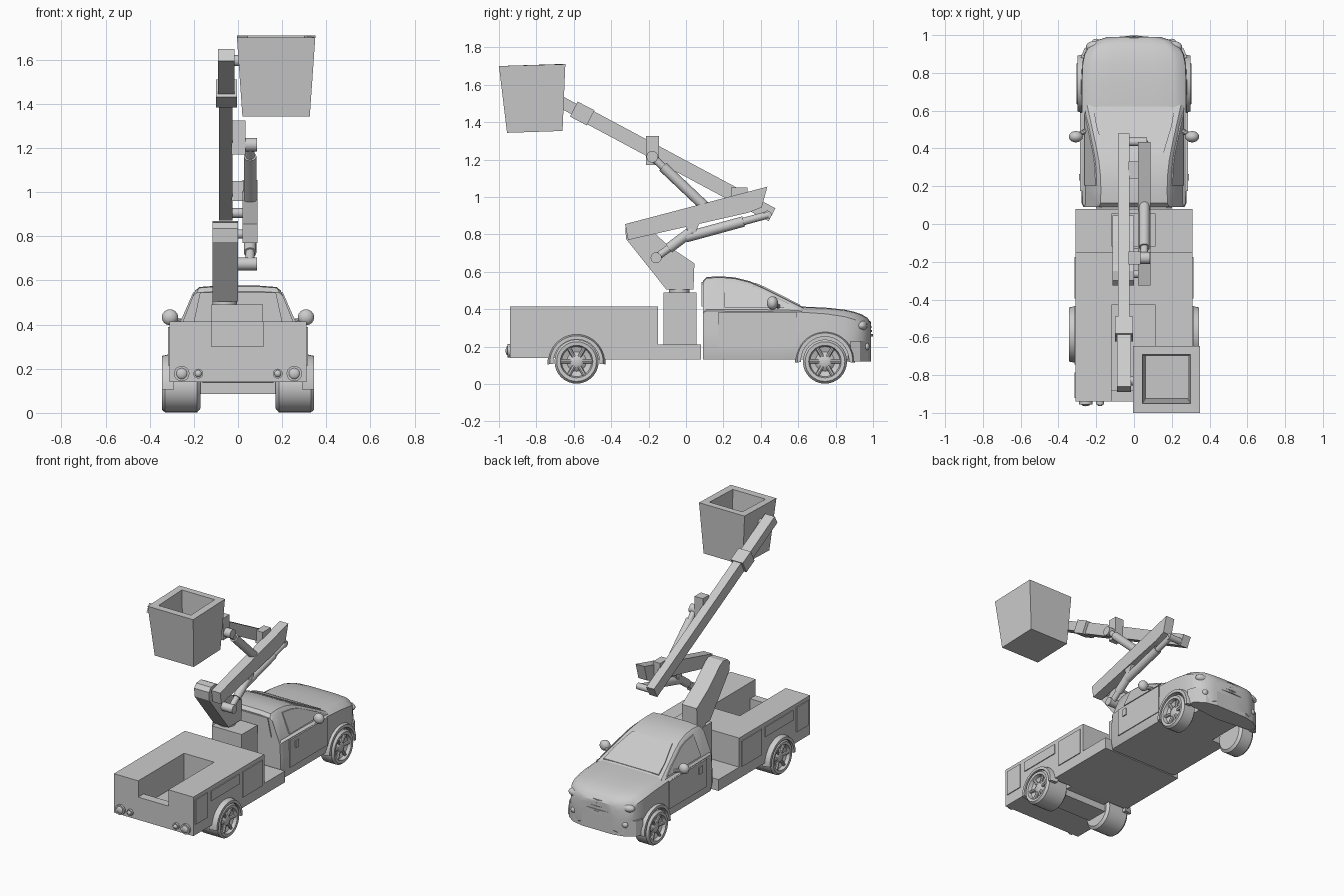
import bpy, bmesh, math
from mathutils import Vector

if "Cube" in bpy.data.objects:
    bpy.data.objects.remove(bpy.data.objects["Cube"])


def finish(name, bm, smooth=False):
    bmesh.ops.recalc_face_normals(bm, faces=bm.faces)
    me = bpy.data.meshes.new(name)
    bm.to_mesh(me)
    bm.free()
    ob = bpy.data.objects.new(name, me)
    bpy.context.collection.objects.link(ob)
    if smooth:
        smooth_edges(ob)
    return ob


def activate(ob):
    bpy.ops.object.select_all(action='DESELECT')
    ob.select_set(True)
    bpy.context.view_layer.objects.active = ob


def smooth_edges(ob, deg=32):
    activate(ob)
    bpy.ops.object.shade_smooth_by_angle(angle=math.radians(deg))


def loft(name, rings, smooth=False, closed=False):
    bm = bmesh.new()
    vs = [[bm.verts.new(p) for p in r] for r in rings]
    n = len(vs[0])
    for a, b in zip(vs, vs[1:]):
        for i in range(n):
            j = (i + 1) % n
            bm.faces.new((a[i], a[j], b[j], b[i]))
    if closed:
        for i in range(n):
            j = (i + 1) % n
            bm.faces.new((vs[-1][i], vs[-1][j], vs[0][j], vs[0][i]))
    else:
        bm.faces.new(vs[0])
        bm.faces.new(vs[-1])
    return finish(name, bm, smooth)


def prism(name, pts, a, b, axis='x', smooth=False):
    place = (lambda p, t: (t, p[0], p[1])) if axis == 'x' else (lambda p, t: (p[0], p[1], t))
    return loft(name, [[place(p, t) for p in pts] for t in (a, b)], smooth)


def box(name, x, y, z):
    return prism(name, [(y[0], z[0]), (y[1], z[0]), (y[1], z[1]), (y[0], z[1])], *x)


def rod(name, p, q, r, n=20):
    p, q = Vector(p), Vector(q)
    rot = (q - p).to_track_quat('Z', 'Y')
    circ = [Vector((r * math.cos(2 * math.pi * i / n), r * math.sin(2 * math.pi * i / n), 0)) for i in range(n)]
    return loft(name, [[c + rot @ v for v in circ] for c in (p, q)], True)


def beam(name, p, q, h, x0, x1):
    p, q = Vector(p), Vector(q)
    d = (q - p).normalized() * h / 2
    s = Vector((-d.y, d.x))
    return prism(name, [p + s, q + s, q - s, p - s], x0, x1)


def ball(name, c, s):
    bpy.ops.mesh.primitive_uv_sphere_add(segments=20, ring_count=12, location=c)
    ob = bpy.context.object
    ob.name, ob.scale = name, s
    smooth_edges(ob, 60)


def cut(ob, cutter):
    m = ob.modifiers.new("cut", 'BOOLEAN')
    m.operation, m.object, m.solver = 'DIFFERENCE', cutter, 'EXACT'
    activate(ob)
    bpy.ops.object.modifier_apply(modifier=m.name)
    bpy.data.objects.remove(cutter)


REAR, FRONT, AXLE = -0.585, 0.743, 0.12

# utility body with bed recess and tailgate notch
body = prism("utility_body", [(-.94, .14), (-.94, .415), (-.15, .415), (-.15, .21), (.08, .21),
                              (.08, .13), (-.44, .13), (-.72, .14)], -.31, .31)
cut(body, box("bed_cutter", (-.12, .115), (-.88, -.43), (.22, .5)))
cut(body, box("notch_cutter", (-.12, .115), (-1, -.87), (.30, .5)))

# lower cab and hood, lofted along y
rings = []
for y, w, zb, zs, zt in [(.09, .268, .13, .38, .415), (.11, .278, .13, .39, .415), (.6, .28, .13, .385, .415),
                         (.75, .28, .13, .375, .408), (.85, .275, .13, .36, .397), (.90, .264, .13, .345, .386),
                         (.94, .242, .12, .325, .372), (.97, .205, .125, .305, .354), (.99, .14, .15, .29, .325)]:
    half = [(w * .96, zb), (w, zb + .05), (w, zb + .6 * (zs - zb)), (w * .985, zs),
            (w * .86, zs + .7 * (zt - zs)), (w * .75, zs + .9 * (zt - zs)), (w * .4, zt)]
    rings.append([(x, y, z) for x, z in half] + [(-x, y, z) for x, z in reversed(half)])
cab = loft("cab_lower_body", rings)
for s in (-1, 1):
    cut(body, rod("cutter", (s * .16, REAR, AXLE), (s * .4, REAR, AXLE), .135, 32))
    cut(cab, rod("cutter", (s * .16, FRONT, AXLE), (s * .4, FRONT, AXLE), .14, 32))
smooth_edges(cab)


# cab roof, pillars and windshield slope
def side_x(z):
    return .262 - .44 * (z - .40)


rings = []
for y, z in [(.09, .55), (.11, .572), (.18, .576), (.26, .57), (.34, .55), (.42, .515), (.52, .465), (.63, .41)]:
    w = side_x(z - .02)
    half = [(.262, .385), (w, z - .022), (w - .018, z - .006), (w * .5, z)]
    rings.append([(x, yy, zz) for x, zz in half for yy in (y,)] + [(-x, y, zz) for x, zz in reversed(half)])
loft("cab_roof", rings, True)
loft("rear_window", [[(x, y, z) for x, z in ((-.2, .415), (.2, .415), (.172, .545), (-.172, .545))] for y in (.083, .1)])
loft("windshield", [[(-.215, .61, .419 + t), (.215, .61, .419 + t), (.2, .52, .466 + t), (.17, .42, .516 + t),
                     (.155, .37, .537 + t), (-.155, .37, .537 + t), (-.17, .42, .516 + t), (-.2, .52, .466 + t)]
                    for t in (-.008, .004)])


# wheels, revolved about x with spokes and hub nuts
def wheel(name, s, y, x_in, x_out):
    prof = [(.02, x_in), (.1, x_in), (.118, x_in + .015), (.118, x_out - .015), (.106, x_out), (.087, x_out - .002),
            (.08, x_out - .025), (.052, x_out - .035), (.034, x_out - .02), (.02, x_out - .015)]
    n = 32
    loft(name, [[(s * x, y + r * math.cos(2 * math.pi * i / n), AXLE + r * math.sin(2 * math.pi * i / n))
                 for i in range(n)] for r, x in prof], True)
    for i in range(6):
        a = math.pi * i / 3
        c, d = math.cos(a), math.sin(a)
        rod("wheel_spoke", (s * (x_out - .026), y + .03 * c, AXLE + .03 * d),
            (s * (x_out - .02), y + .084 * c, AXLE + .084 * d), .011, 8)


def arch(name, s, y, r0, r1, xi, xo, zc):
    rings = []
    for i in range(21):
        a = math.pi * (i / 20 * 1.04 - .02)
        c, d = math.cos(a), math.sin(a)
        rings.append([(s * x, y + r * c, zc + r * d) for r, x in ((r0, xi), (r1, xi), (r1 - .012, xo), (r0, xo))])
    loft(name, rings, True)


for s in (-1, 1):
    wheel("rear_wheel", s, REAR, .17, .345)
    wheel("front_wheel", s, FRONT, .19, .305)
    arch("rear_fender", s, REAR, .124, .155, .29, .345, .115)
    arch("front_fender", s, FRONT, .128, .16, .255, .298, .125)
    # utility compartment doors
    for y, z in (((-.92, -.785), (.215, .39)), ((-.745, -.435), (.315, .385)), ((-.395, -.175), (.205, .385))):
        box("compartment_door", (s * .3, s * .316), y, z)
    # cab door, side window, handle
    prism("cab_door", [(.175, .19), (.59, .19), (.59, .385), (.175, .385)], s * .27, s * .285)
    pane = [(.205, .41), (.585, .41), (.52, .445), (.42, .492), (.36, .52), (.3, .535), (.205, .545)]
    loft("side_window", [[(s * (side_x(z) + t), y, z) for y, z in pane] for t in (-.015, .005)])
    box("door_handle", (s * .28, s * .292), (.23, .265), (.31, .36))
    # mirrors
    ball("side_mirror", (s * .308, .462, .433), (.037, .03, .036))
    rod("mirror_arm", (s * .24, .5, .415), (s * .31, .465, .42), .012, 10)
    # lights
    ball("headlight", (s * .205, .938, .312), (.05, .032, .028))
    ball("fog_light", (s * .2, .965, .2), (.022, .016, .02))
    for x, r in ((.255, .035), (.18, .022)):
        rod("tail_light", (s * x, -.93, .178), (s * x, -.955, .178), r)
        ball("tail_lens", (s * x, -.95, .178), (r * .75, .015, r * .75))

# front bumper and grille
prism("front_bumper", [(-.282, .88), (-.262, .93), (-.2, .972), (-.12, .99), (.12, .99), (.2, .972), (.262, .93),
                       (.282, .88), (0, .85)], .12, .23, 'z')
for i in range(4):
    z = .255 + i * .022
    d = .0035 * i
    prism("grille_bar", [(-.14, .97 - d), (-.11, .988 - d), (0, .999 - d), (.11, .988 - d), (.14, .97 - d), (0, .93)],
          z, z + .012, 'z')
box("rear_axle", (-.18, .18), (-.66, -.5), (.085, .15))

# pedestal, turntable, turret
box("pedestal", (-.12, .113), (-.12, .055), (.2, .49))
rod("turntable", (-.06, -.035, .48), (-.06, -.035, .515), .055, 32)
prism("turret", [(-.105, .505), (.04, .505), (.045, .645), (-.09, .735), (-.215, .85), (-.25, .868), (-.3, .862),
                 (-.325, .835), (-.32, .775)], -.115, 0)
rod("turret_pin", (-.06, -.265, .81), (.05, -.265, .81), .02)

# lower boom, its tab and pivot block
prism("lower_boom", [(-.325, .855), (.435, 1.055), (.405, .945), (.33, .915), (-.31, .77)], .02, .088)
prism("lower_boom_tab", [(0, .86), (.005, .825), (.035, .785), (.055, .82), (.1, .93)], .03, .08)
box("boom_pivot_block", (-.03, .025), (.24, .33), (.96, 1.05))

# upper boom, sleeve and tip
beam("upper_boom", (.46, .905), (-.56, 1.45), .078, -.085, -.025)
beam("boom_sleeve", (-.51, 1.423), (-.6, 1.47), .09, -.1, -.005)
beam("boom_tip", (-.58, 1.46), (-.875, 1.62), .062, -.09, -.015)
box("upper_boom_lug", (-.03, .035), (-.215, -.145), (1.17, 1.325))
rod("elbow_pin", (-.06, .435, .905), (.07, .435, .905), .022)

# hydraulic cylinders: pin, barrel and piston for each
X = .055
for name, p, q, split in (("lift", (-.16, .675), (.035, .82), .35), ("elbow", (.44, .905), (.0, .785), .3),
                          ("upper", (.1, .95), (-.18, 1.215), .8)):
    p, q = Vector(p), Vector(q)
    m = p.lerp(q, split)
    barrel_first = name == "upper"
    rod(name + "_cylinder_a", (X, *p), (X, *m), .028 if barrel_first else .02)
    rod(name + "_cylinder_b", (X, *m), (X, *q), .02 if barrel_first else .028)
rod("lift_pin", (-.02, -.16, .675), (.085, -.16, .675), .029)
rod("upper_pin", (.025, -.18, 1.215), (.085, -.18, 1.215), .031)

# bucket, open on top, with its mount
def rect(x0, x1, y0, y1, z):
    return [(x0, y0, z), (x1, y0, z), (x1, y1, z + .01), (x0, y1, z + .01)]


loft("bucket", [rect(.02, .325, -.957, -.66, 1.343), rect(-.005, .35, -1, -.645, 1.70),
                rect(.045, .30, -.95, -.69, 1.70), rect(.06, .285, -.925, -.7, 1.38)])
rod("bucket_mount", (-.05, -.83, 1.595), (.03, -.83, 1.595), .025)
